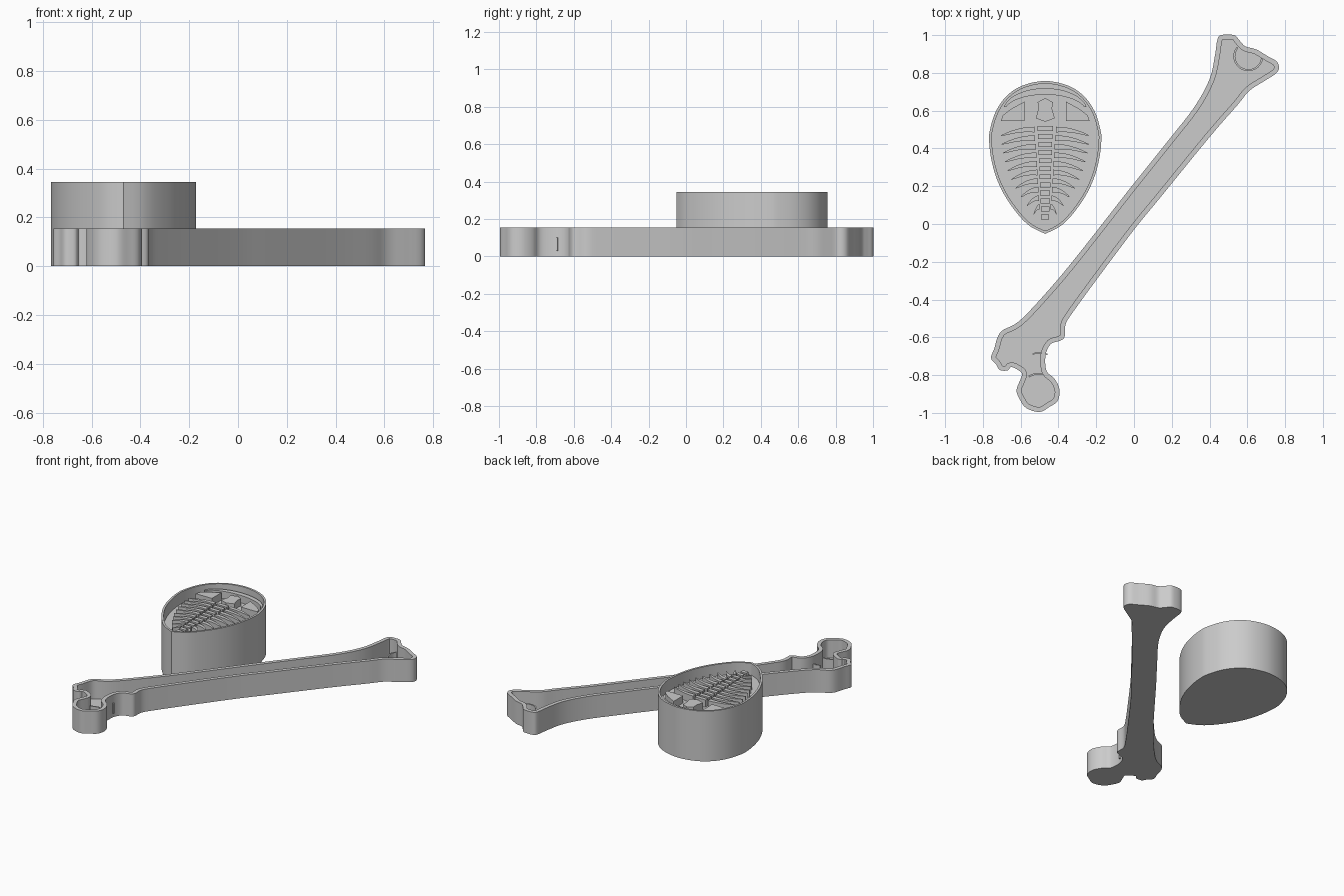
import bpy, bmesh, math
from mathutils import Vector
from mathutils.geometry import tessellate_polygon, intersect_point_line

if "Cube" in bpy.data.objects:
    bpy.data.objects.remove(bpy.data.objects["Cube"])

grey = bpy.data.materials.new("plain grey")
grey.diffuse_color = (0.6, 0.6, 0.6, 1)
grey.use_nodes = True
grey.node_tree.nodes["Principled BSDF"].inputs["Base Color"].default_value = grey.diffuse_color


def smooth_loop(pts, steps=4, corners=()):
    """Closed Catmull-Rom curve; the listed points stay sharp."""
    p = [Vector(q) for q in pts]
    n, out = len(p), []
    for i in range(n):
        b, c = p[i], p[(i + 1) % n]
        a = b if i in corners else p[i - 1]
        d = c if (i + 1) % n in corners else p[(i + 2) % n]
        for s in range(steps):
            t = s / steps
            out.append(0.5 * (2 * b + (c - a) * t + (2 * a - 5 * b + 4 * c - d) * t * t
                              + (3 * b - a - 3 * c + d) * t ** 3))
    return out


def inset(loop, w):
    """Inward offset, dropping points that would fold over."""
    n = len(loop)
    area = sum(loop[i - 1].x * loop[i].y - loop[i].x * loop[i - 1].y for i in range(n))
    sign = 1 if area > 0 else -1
    out = []
    for i in range(n):
        t = (loop[(i + 1) % n] - loop[i - 1]).normalized()
        q = loop[i] + Vector((-t.y, t.x)) * w * sign
        gap = 9
        for k in range(n):
            c, f = intersect_point_line(q, loop[k - 1], loop[k])
            f = min(1, max(0, f))
            gap = min(gap, (q - loop[k - 1].lerp(loop[k], f)).length)
        if gap > 0.93 * w:
            out.append(q)
    return out


def finish(bm, name):
    bmesh.ops.recalc_face_normals(bm, faces=bm.faces)
    me = bpy.data.meshes.new(name)
    bm.to_mesh(me)
    bm.free()
    me.materials.append(grey)
    ob = bpy.data.objects.new(name, me)
    bpy.context.collection.objects.link(ob)
    bpy.ops.object.select_all(action='DESELECT')
    ob.select_set(True)
    bpy.context.view_layer.objects.active = ob
    bpy.ops.object.shade_smooth_by_angle(angle=math.radians(30))
    return ob


def ring(bm, loop, z):
    return [bm.verts.new((p.x, p.y, z)) for p in loop]


def cap(bm, *rings):
    vs = [v for r in rings for v in r]
    for tri in tessellate_polygon([[Vector((v.co.x, v.co.y, 0)) for v in r] for r in rings]):
        if len(set(tri)) == 3:
            bm.faces.new([vs[i] for i in tri])


def wall(bm, a, b):
    for i in range(len(a)):
        bm.faces.new((a[i - 1], a[i], b[i], b[i - 1]))


def tray(name, outer, w, floor, top):
    inner = inset(outer, w)
    bm = bmesh.new()
    o0, o1 = ring(bm, outer, 0), ring(bm, outer, top)
    i1, i0 = ring(bm, inner, top), ring(bm, inner, floor)
    cap(bm, o0)
    wall(bm, o0, o1)
    cap(bm, o1, i1)
    wall(bm, i1, i0)
    cap(bm, i0)
    finish(bm, name)


def islands(name, shapes, z0, z1):
    """Raised prisms standing on a tray floor."""
    bm = bmesh.new()
    for s in shapes:
        s = [Vector(p) for p in s]
        a, b = ring(bm, s, z0), ring(bm, s, z1)
        cap(bm, a)
        wall(bm, a, b)
        cap(bm, b)
    finish(bm, name)


def arc_strip(cx, cy, r, a0, a1, w, n=16):
    ang = [math.radians(a0 + (a1 - a0) * i / n) for i in range(n + 1)]
    side = lambda rr: [(cx + rr * math.cos(a), cy + rr * math.sin(a)) for a in ang]
    return side(r + w / 2) + side(r - w / 2)[::-1]


# long bone tray
bone = [(.46, 1), (.53, 1), (.56, .97), (.59, .94), (.645, .925), (.705, .89), (.76, .855),
        (.76, .805), (.69, .757), (.61, .705), (.548, .63), (.4, .46), (.135, .135), (0, -.03),
        (-.18, -.27), (-.315, -.455), (-.362, -.53), (-.367, -.597), (-.394, -.619),
        (-.44, -.635), (-.468, -.693), (-.463, -.778), (-.42, -.82), (-.394, -.878),
        (-.405, -.937), (-.447, -.968), (-.5, -.995), (-.57, -.975), (-.606, -.926),
        (-.622, -.878), (-.6, -.82), (-.595, -.788), (-.648, -.757), (-.668, -.775),
        (-.71, -.773), (-.732, -.74), (-.757, -.71), (-.74, -.66), (-.706, -.571),
        (-.606, -.513), (-.447, -.344), (-.29, -.155), (-.024, .185), (.188, .45),
        (.32, .62), (.4, .767), (.43, .9), (.44, .97)]
tray("bone_tray", smooth_loop(bone), 0.026, 0.03, 0.155)

# thin curved ridges marking the bone joints
islands("joint_ridges", [
    arc_strip(.605, .888, .074, 140, 352, .01),
    arc_strip(-.5, -.9, .108, 62, 122, .009),
    arc_strip(-.5, -.78, .098, 65, 112, .008)], 0.028, 0.10)

# tall oval tray with a pointed end
CX = -.47
half = [(0, .757), (.12, .733), (.205, .677), (.262, .595), (.292, .5), (.297, .44),
        (.285, .34), (.255, .235), (.205, .135), (.135, .04), (.075, -.015)]
oval = [(CX + x, y) for x, y in half] + [(CX, -.052)] + [(CX - x, y) for x, y in half[:0:-1]]
tray("oval_tray", smooth_loop(oval, 5, corners=(11,)), 0.014, 0.265, 0.345)


def both(shape):
    return [[(CX + s * x, y) for x, y in shape] for s in (1, -1)]


# head: crescent, cheeks and centre lobe
crescent = []
for k in range(25):
    t = -1 + k / 12
    crescent.append((CX + .222 * math.sin(t * 1.4), .612 + .107 * math.cos(t * 1.5)))
for k in range(23, 0, -1):
    t = -1 + k / 12
    crescent.append((CX + .215 * math.sin(t * 1.4), .605 + .08 * math.cos(t * 1.5)))
lobe = [(0, .667), (.04, .645), (.036, .61), (.05, .56), (.025, .55), (0, .542)]
lobe = [(CX + x, y) for x, y in lobe] + [(CX - x, y) for x, y in lobe[-2:0:-1]]
cheek = [(.11, .545), (.235, .545), (.225, .575), (.18, .61), (.11, .648)]
islands("head_plates", [crescent, lobe] + both(cheek), 0.26, 0.315)

# body: spine blocks and curved, tapering side ribs
spine, ribs = [], []
for i in range(12):
    y, w = .505 - .0425 * i, .04 - .0017 * i
    spine.append([(CX - w, y - .013), (CX + w, y - .013), (CX + w, y + .013), (CX - w, y + .013)])
for i in range(10):
    y0 = .515 - .0455 * i
    x0 = .056 - .003 * i
    x1 = max(.233 * (1 - (i / 10.5) ** 2), x0 + .03)
    drop = .045 + .001 * i
    upper, lower = [], []
    for k in range(9):
        t = k / 8
        x, y = x0 + (x1 - x0) * t, y0 - drop * t * t
        th = .027 * (1 - t) ** .6 + .003
        upper.append((x, y))
        lower.append((x, y - th))
    ribs += both(upper + lower[::-1])
islands("spine_blocks", spine, 0.26, 0.315)
islands("side_ribs", ribs, 0.26, 0.315)
